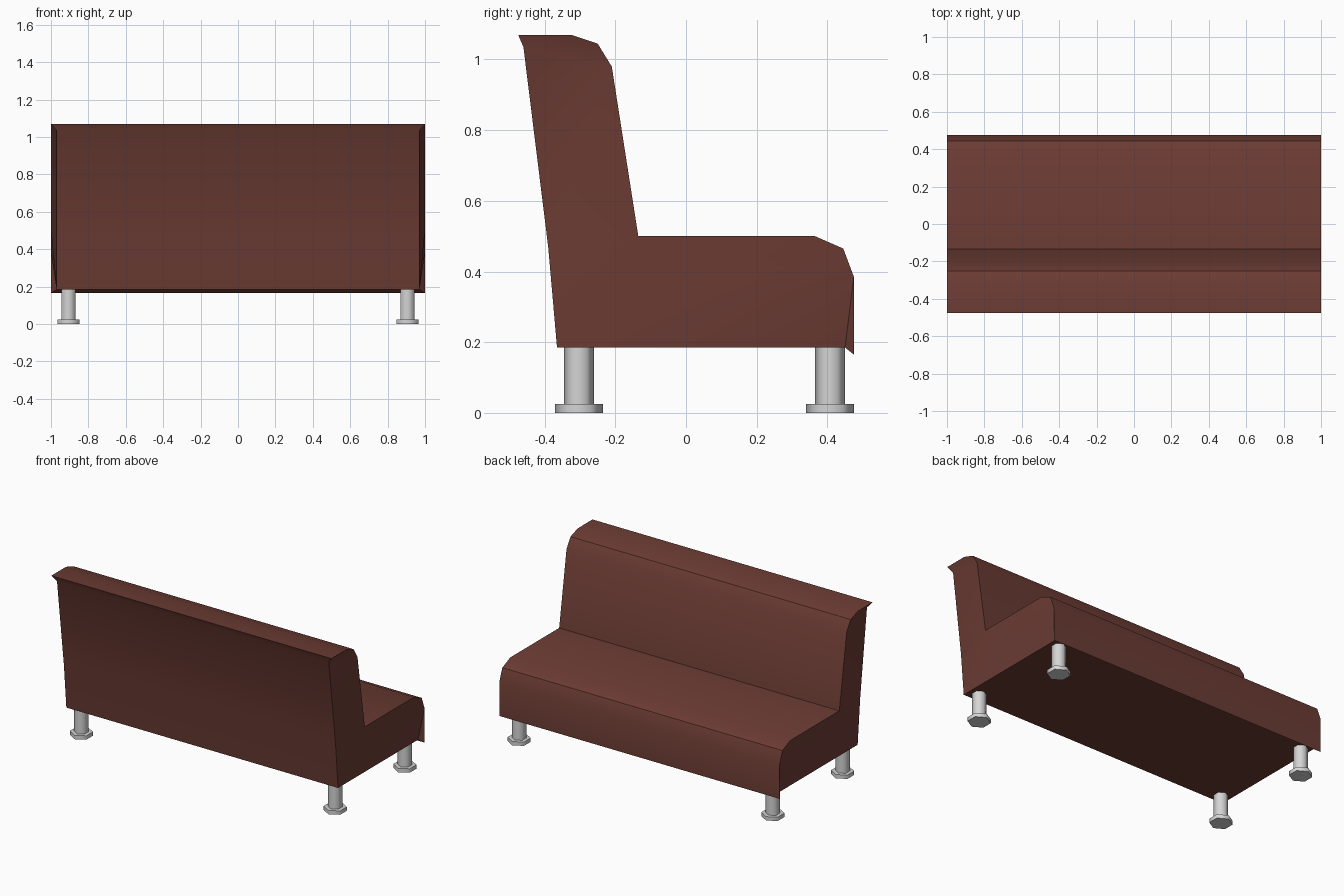
import bpy, bmesh, math

cube = bpy.data.objects.get("Cube")
if cube:
    bpy.data.objects.remove(cube, do_unlink=True)


def material(name, rgb):
    m = bpy.data.materials.new(name)
    m.use_nodes = True
    m.diffuse_color = (*rgb, 1)
    m.node_tree.nodes["Principled BSDF"].inputs["Base Color"].default_value = (*rgb, 1)
    return m


leather = material("brown leather", (0.15, 0.045, 0.034))
metal = material("brushed metal", (0.66, 0.66, 0.66))


def finish(bm, name, mat, angle):
    bmesh.ops.recalc_face_normals(bm, faces=bm.faces)
    mesh = bpy.data.meshes.new(name)
    bm.to_mesh(mesh)
    bm.free()
    obj = bpy.data.objects.new(name, mesh)
    bpy.context.collection.objects.link(obj)
    mesh.materials.append(mat)
    bpy.ops.object.select_all(action='DESELECT')
    obj.select_set(True)
    bpy.context.view_layer.objects.active = obj
    bpy.ops.object.shade_smooth_by_angle(angle=math.radians(angle))
    return obj


# Upholstered bench: wide cushion profile, slightly narrower back and underside
cushion = [(-0.475, 1.07), (-0.325, 1.07), (-0.25, 1.045), (-0.21, 0.98), (-0.135, 0.5),
           (0.365, 0.5), (0.445, 0.465), (0.475, 0.385), (0.475, 0.165)]
shell = [(0.45, 0.185), (-0.365, 0.185), (-0.39, 0.47), (-0.46, 1.035)]
bm = bmesh.new()
left, right = [
    [bm.verts.new((side * 1.0, y, z)) for y, z in cushion]
    + [bm.verts.new((side * 0.97, y, z)) for y, z in shell]
    for side in (1, -1)]
n = len(left)
for i in range(n):
    j = (i + 1) % n
    bm.faces.new((left[i], left[j], right[j], right[i]))

# End panels, split so they taper towards the narrower shell
panels = [(0, 1, 2, 3, 12), (3, 4, 11, 12), (4, 10, 11),
          (4, 5, 6, 7, 10), (7, 9, 10), (7, 8, 9)]
for verts in (left, right):
    for panel in panels:
        bm.faces.new([verts[i] for i in panel])
finish(bm, "bench_upholstery", leather, 38)


# Hexagonal post or foot standing at the given height
def hexagon(name, x, y, bottom, top, radius):
    bm = bmesh.new()
    ring = [bm.verts.new((x + radius * math.sin(k * math.pi / 3),
                          y + radius * math.cos(k * math.pi / 3), bottom)) for k in range(6)]
    base = bm.faces.new(ring)
    up = bmesh.ops.extrude_face_region(bm, geom=[base], use_keep_orig=True)["geom"]
    for v in up:
        if isinstance(v, bmesh.types.BMVert):
            v.co.z = top
    finish(bm, name, metal, 65)


# Four legs with wider feet
for side, x in (("left", 0.906), ("right", -0.906)):
    for end, y in (("backrest", -0.303), ("seat", 0.408)):
        hexagon(f"{end}_leg_{side}", x, y, 0.02, 0.19, 0.0425)
        hexagon(f"{end}_foot_{side}", x, y, 0, 0.025, 0.068)
